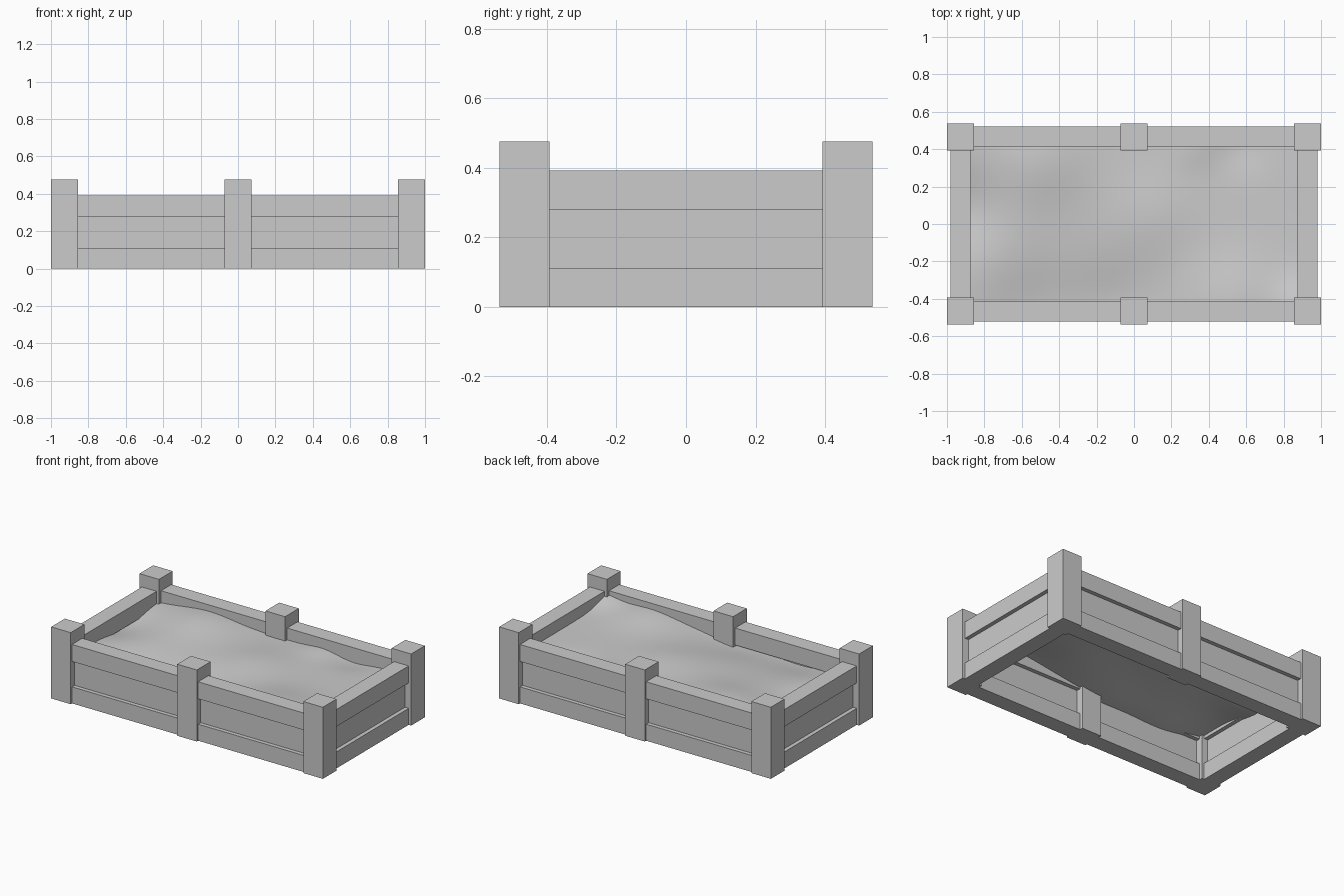
import bpy
import math

cube = bpy.data.objects.get("Cube")
if cube:
    bpy.data.objects.remove(cube, do_unlink=True)

# One plain grey for everything
grey = bpy.data.materials.new("plain_grey")
grey.use_nodes = True
grey.diffuse_color = (0.6, 0.6, 0.6, 1)
grey.node_tree.nodes["Principled BSDF"].inputs["Base Color"].default_value = (0.6, 0.6, 0.6, 1)


def box(name, x, y, z):
    """Box from (min, max) ranges along each axis."""
    bpy.ops.mesh.primitive_cube_add(size=1, location=[sum(r) / 2 for r in (x, y, z)])
    ob = bpy.context.object
    ob.name = name
    ob.scale = [r[1] - r[0] for r in (x, y, z)]
    bpy.ops.object.transform_apply(location=False, rotation=False, scale=True)
    ob.data.materials.append(grey)
    return ob


# Posts: four corners and one in the middle of each long side
POST = 0.072
for side, y in (("front", -0.464), ("back", 0.464)):
    for place, x in (("right", -0.928), ("middle", 0), ("left", 0.928)):
        box(f"{side}_{place}_post", (x - POST, x + POST), (y - POST, y + POST), (0, 0.476))

# Planks: thick bottom and top boards with a thinner recessed board between
BOARDS = (("bottom", 0.054, (0, 0.11)),
          ("middle", 0.027, (0.11, 0.279)),
          ("top", 0.054, (0.279, 0.392)))
for board, half, z in BOARDS:
    for side, y in (("front", -0.468), ("back", 0.468)):
        box(f"{side}_{board}_plank", (-0.93, 0.93), (y - half, y + half), z)
    for side, x in (("right", -0.928), ("left", 0.928)):
        box(f"{side}_{board}_plank", (x - half, x + half), (-0.465, 0.465), z)

# Filling: a thin open sheet with soft mounds and hollows (x, y, height, radius)
mounds = [(-0.5, 0.35, 0.04, 0.25), (-0.1, -0.45, -0.04, 0.25), (-0.55, -0.5, -0.055, 0.28),
          (0.55, -0.42, 0.04, 0.24), (0.9, -0.45, 0.05, 0.15), (-0.95, 0.08, -0.055, 0.22),
          (0.1, 0.05, 0.02, 0.22), (0.57, 0.42, -0.02, 0.14), (0.33, 0.42, 0.015, 0.12)]
bpy.ops.mesh.primitive_grid_add(x_subdivisions=48, y_subdivisions=28, size=2)
sand = bpy.context.object
sand.name = "sand_filling"
for v in sand.data.vertices:
    v.co.x *= 0.91
    v.co.y *= 0.455
    v.co.z = 0.312 + sum(h * math.exp(-((v.co.x - x) ** 2 + (v.co.y - y) ** 2) / r ** 2)
                         for x, y, h, r in mounds)
sand.data.materials.append(grey)
bpy.ops.object.shade_smooth()
